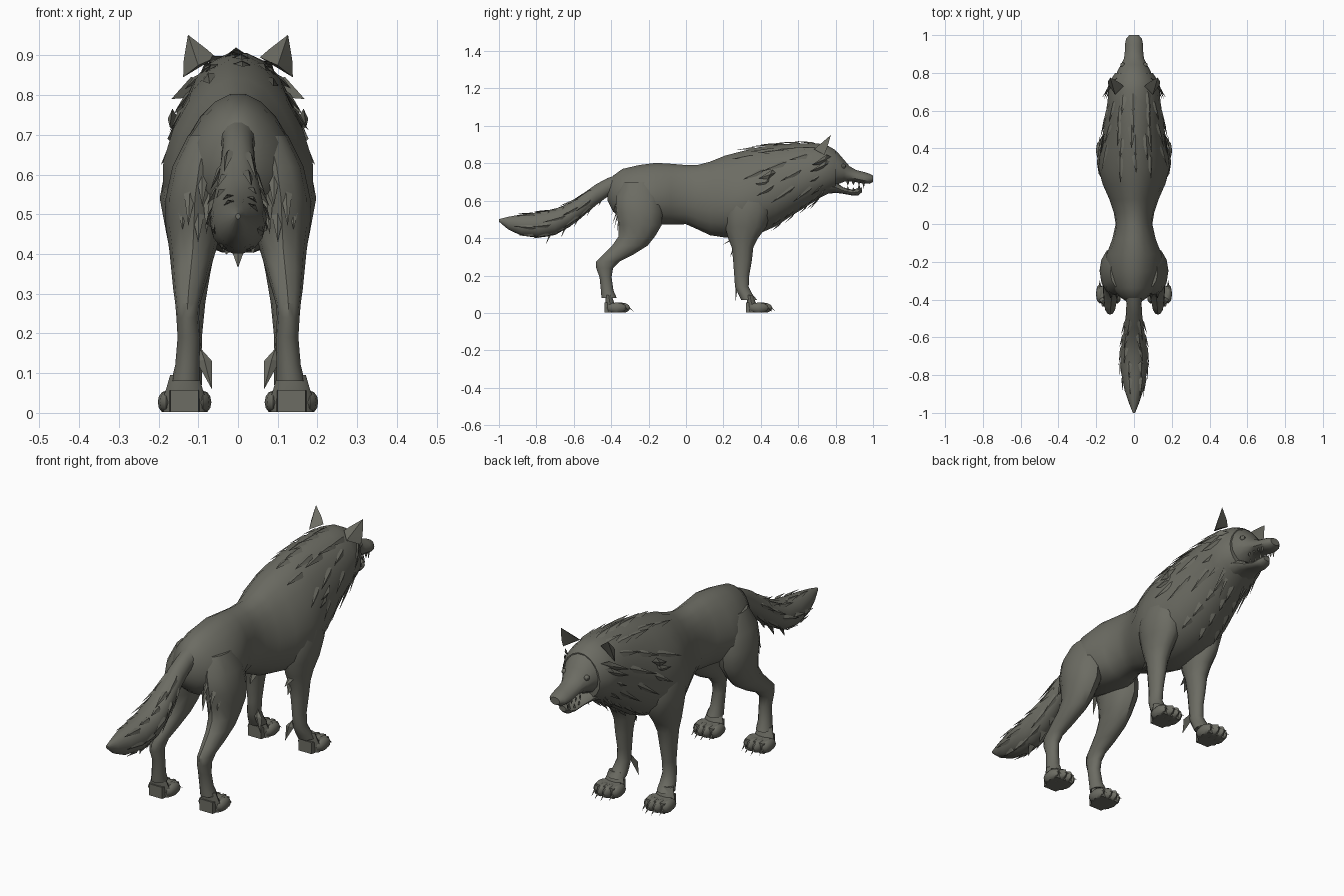
import bpy, bmesh, math, random
from mathutils import Vector

random.seed(4)
fur = bpy.data.materials.new("dark_grey_fur")
fur.diffuse_color = (0.15, 0.15, 0.125, 1)


def finish(name, bm, angle=40):
    bmesh.ops.recalc_face_normals(bm, faces=bm.faces)
    me = bpy.data.meshes.new(name)
    bm.to_mesh(me)
    bm.free()
    ob = bpy.data.objects.new(name, me)
    bpy.context.collection.objects.link(ob)
    me.materials.append(fur)
    bpy.ops.object.select_all(action='DESELECT')
    ob.select_set(True)
    bpy.context.view_layer.objects.active = ob
    bpy.ops.object.shade_smooth_by_angle(angle=math.radians(angle))
    return ob


def mirrored(ob):
    m = ob.modifiers.new("mirror", 'MIRROR')
    m.use_axis = (True, False, False)
    m.use_mirror_merge = False
    return ob


def skin(bm, loops):
    """Bridge a list of point loops and cap both ends."""
    rows = [[bm.verts.new(p) for p in lp] for lp in loops]
    n = len(rows[0])
    for a, b in zip(rows, rows[1:]):
        for i in range(n):
            j = (i + 1) % n
            bm.faces.new((a[i], a[j], b[j], b[i]))
    bm.faces.new(rows[0])
    bm.faces.new(rows[-1])


def ring_point(r, t):
    """Egg-shaped upright section; r = y, bottom, top, half width, taper."""
    y, z0, z1, w, k = r
    return Vector((w * math.cos(t) * (1 - k * math.sin(t)), y,
                   (z0 + z1) / 2 + (z1 - z0) / 2 * math.sin(t)))


def surface(rings, y, t):
    for a, b in zip(rings, rings[1:]):
        if a[0] <= y <= b[0]:
            f = (y - a[0]) / (b[0] - a[0])
            return ring_point([p + (q - p) * f for p, q in zip(a, b)], t)
    return ring_point(rings[-1], t)


def body_loft(name, rings, n=18):
    bm = bmesh.new()
    skin(bm, [[ring_point(r, 2 * math.pi * i / n) for i in range(n)] for r in rings])
    return finish(name, bm)


def leg_loft(name, rings, n=12):
    """Level sections; r = z, back y, front y, inner x, outer x."""
    bm = bmesh.new()
    loops = []
    for z, y0, y1, x0, x1 in rings:
        loops.append([((x0 + x1) / 2 + (x1 - x0) / 2 * math.cos(2 * math.pi * i / n),
                       (y0 + y1) / 2 + (y1 - y0) / 2 * math.sin(2 * math.pi * i / n), z)
                      for i in range(n)])
    skin(bm, loops)
    return mirrored(finish(name, bm))


def spike(bm, base, tip, side, lift):
    """Flat pointed lock of fur with a raised spine."""
    base, tip, side, lift = map(Vector, (base, tip, side, lift))
    a, b = bm.verts.new(base + side), bm.verts.new(base - side)
    c, d = bm.verts.new(base + lift), bm.verts.new(tip)
    e = bm.verts.new(base - (tip - base) * 0.5 - lift * 0.5)
    for f in ((a, c, d), (c, b, d), (a, d, b), (e, c, a), (e, b, c), (e, a, b)):
        bm.faces.new(f)


def fur_locks(name, rings, spots, length, width, sag=0.0):
    """Locks lying back along a lofted surface; spots = (y, angle in degrees)."""
    bm = bmesh.new()
    for y, deg in spots:
        t = math.radians(deg)
        p = surface(rings, y, t)
        ln = length * random.uniform(0.75, 1.2)
        q = surface(rings, max(y - ln, rings[0][0]), t - sag * math.copysign(1, math.cos(t)))
        out = Vector((math.cos(t), 0, math.sin(t)))
        side = Vector((-out.z, 0, out.x)) * width
        spike(bm, p - out * 0.004, q + out * 0.012, side, out * 0.010)
    return finish(name, bm, 25)


# Torso, neck and skull
torso = [(-0.42, .60, .68, .025, 0), (-0.39, .54, .735, .07, .1), (-0.34, .50, .772, .115, .2),
         (-0.25, .48, .793, .145, .25), (-0.16, .47, .805, .145, .22), (-0.08, .47, .80, .115, .1),
         (0.0, .472, .793, .097, 0), (0.06, .445, .793, .107, .05), (0.13, .412, .812, .13, .12),
         (0.21, .40, .845, .165, .2), (0.30, .40, .868, .188, .22), (0.39, .42, .89, .178, .2),
         (0.48, .46, .902, .165, .18), (0.57, .52, .908, .152, .12), (0.65, .57, .908, .14, .05),
         (0.71, .61, .908, .135, .1), (0.76, .635, .895, .125, .12), (0.80, .655, .872, .10, .1)]
body_loft("torso", torso)

# Upper muzzle, nose and open lower jaw
body_loft("muzzle", [(0.77, .67, .885, .10, .1), (0.81, .685, .862, .088, .1),
                     (0.845, .70, .82, .068, .1), (0.875, .703, .785, .053, .15),
                     (0.91, .698, .765, .049, .2), (0.95, .69, .755, .048, .2),
                     (0.98, .69, .745, .042, .1), (1.0, .70, .735, .025, 0)], 14)
body_loft("lower_jaw", [(0.74, .635, .72, .095, 0), (0.80, .642, .70, .068, 0),
                        (0.84, .637, .672, .048, 0), (0.89, .628, .658, .038, 0),
                        (0.92, .628, .668, .033, 0), (0.94, .645, .67, .018, 0)], 12)

# Teeth
bm = bmesh.new()
for y, x, z, h in ((.95, .032, .70, -.035), (.925, .036, .70, -.018), (.895, .038, .70, -.018),
                   (.865, .04, .70, -.02), (.925, .024, .66, .035), (.895, .03, .655, .018),
                   (.865, .034, .66, .018)):
    spike(bm, (x, y, z), (x, y, z + h), (0, .008, 0), (.006, 0, 0))
mirrored(finish("teeth", bm))

# Eyes under the brow
bm = bmesh.new()
bmesh.ops.create_uvsphere(bm, u_segments=8, v_segments=6, radius=.013)
bmesh.ops.translate(bm, verts=bm.verts, vec=(.06, .842, .785))
mirrored(finish("eye", bm))

# Cupped ears
bm = bmesh.new()
pts = [(.055, .73, .895), (.10, .685, .875), (.138, .74, .845), (.126, .775, .952),
       (.093, .735, .875), (.137, .755, .885), (.078, .75, .915)]
v = [bm.verts.new(p) for p in pts]
for f in ((0, 1, 3), (1, 2, 5), (1, 5, 3), (2, 4, 5), (5, 4, 3), (4, 0, 6), (4, 6, 3),
          (0, 3, 6), (0, 4, 2, 1)):
    bm.faces.new([v[i] for i in f])
mirrored(finish("ear", bm, 30))

# Tail
tail = [(-1.0, .488, .502, .006, 0), (-0.95, .445, .515, .026, 0), (-0.88, .412, .528, .05, 0),
        (-0.79, .40, .54, .068, 0), (-0.70, .415, .558, .073, 0), (-0.62, .46, .59, .064, 0),
        (-0.55, .515, .64, .052, 0), (-0.48, .575, .69, .043, 0), (-0.42, .62, .722, .04, 0),
        (-0.34, .65, .75, .05, 0)]
body_loft("tail", tail, 14)

# Legs
leg_loft("hind_leg", [(.70, -.34, -.17, .03, .125), (.62, -.375, -.13, .03, .165),
                      (.54, -.375, -.125, .035, .182), (.47, -.36, -.13, .04, .182),
                      (.41, -.36, -.165, .055, .173), (.36, -.395, -.205, .07, .168),
                      (.31, -.445, -.285, .085, .163), (.275, -.48, -.355, .095, .158),
                      (.24, -.48, -.39, .098, .155), (.19, -.462, -.398, .095, .152),
                      (.12, -.455, -.388, .097, .158), (.08, -.452, -.37, .095, .168)])
leg_loft("front_leg", [(.70, .24, .42, .05, .15), (.62, .215, .45, .05, .182),
                       (.54, .205, .45, .05, .197), (.46, .21, .43, .05, .182),
                       (.40, .225, .385, .06, .17), (.35, .245, .36, .07, .162),
                       (.28, .252, .352, .082, .155), (.20, .258, .338, .09, .148),
                       (.14, .262, .335, .092, .152), (.10, .28, .355, .09, .162),
                       (.07, .295, .38, .09, .17)])


# Paws with four toes and claws
def paw(name, y, length):
    bm = bmesh.new()
    skin(bm, [[((.135 + w * math.cos(math.pi * i / 5)), y + length * f + .5 * w * math.sin(math.pi * i / 5) * s,
                z) for i, s in zip(range(10), [-1] * 10)]
              for z, w, f in ((0.002, .052, .3), (.03, .056, .3), (.06, .046, .24), (.095, .036, .2))])
    for i in range(4):
        x = .088 + .031 * i
        f = length - (.02 if i in (0, 3) else 0)
        r = bmesh.ops.create_uvsphere(bm, u_segments=8, v_segments=6, radius=1)['verts']
        for q in r:
            q.co = Vector((x + q.co.x * .021, y + f - .06 + q.co.y * .052,
                           max(.002, .027 + q.co.z * .029)))
        spike(bm, (x, y + f - .015, .025), (x, y + f + .012, .006), (.006, 0, 0), (0, 0, .008))
    # sole pad joining heel to toes
    r = bmesh.ops.create_cube(bm, size=1)['verts']
    for q in r:
        q.co = Vector((.135 + q.co.x * (.10 if q.co.y > 0 else .07), y + length * .4 + q.co.y * length * .68,
                       .026 + q.co.z * .048 * (1 if q.co.y > 0 else 1.3)))
        q.co.z = max(q.co.z, .002)
    mirrored(finish(name, bm))


paw("hind_paw", -.445, .155)
paw("front_paw", .31, .16)

# Mane along the back, shoulders and neck
spots = [(y + random.uniform(-.02, .02), a + random.uniform(-6, 6))
         for y in (.36, .44, .52, .60, .67) for a in (60, 90, 120)]
fur_locks("mane", torso, spots, .11, .022)
spots = [(y, s) for y, a in ((.40, 25), (.46, 0), (.52, 30), (.56, -15), (.60, 10), (.64, 38),
                             (.66, -30)) for s in (a, 180 - a)]
fur_locks("shoulder_fur", torso, spots, .11, .02, .12)
spots = [(y, a) for y in (.50, .57, .64, .70) for a in (-90, -62, -118)]
fur_locks("throat_fur", torso, spots, .05, .02)

# Cheek ruff, elbow, wrist and thigh tufts
bm = bmesh.new()
for base, tip in (((.118, .74, .82), (.168, .67, .79)), ((.122, .74, .79), (.16, .66, .755)),
                  ((.115, .73, .74), (.15, .66, .70)), ((.10, .74, .69), (.125, .67, .63)),
                  ((.08, .74, .655), (.09, .68, .585)), ((.05, .72, .63), (.05, .66, .55)),
                  ((.16, .43, .70), (.178, .37, .69)), ((.165, .45, .74), (.172, .39, .72))):
    spike(bm, base, tip, (0, .012, .026), (.012, 0, 0))
for base, tip in (((.115, .25, .39), (.115, .19, .36)), ((.10, .26, .34), (.10, .235, .30)),
                  ((.085, .275, .13), (.066, .265, .06)), ((.09, -.35, .62), (.09, -.40, .52)),
                  ((.12, -.35, .58), (.125, -.395, .47)), ((.07, -.35, .56), (.08, -.385, .45)),
                  ((.10, -.35, .52), (.10, -.37, .43)), ((.14, -.33, .55), (.14, -.36, .46))):
    spike(bm, base, tip, (.02, 0, 0), (0, -.01, .004))
mirrored(finish("side_tufts", bm, 25))

# Shaggy tail locks
spots = [(y, a + random.uniform(-12, 12)) for y in (-.52, -.59, -.66, -.74, -.82)
         for a in (0, 60, 120, 180, 235, 305)]
fur_locks("tail_fur", tail, spots, .085, .016)
bm = bmesh.new()
for y, z in ((-.44, .62), (-.50, .57), (-.57, .51), (-.64, .455), (-.72, .42)):
    spike(bm, (0, y, z), (0, y - .03, z - .055), (.02, 0, 0), (0, -.012, 0))
finish("under_tail_fur", bm, 25)
